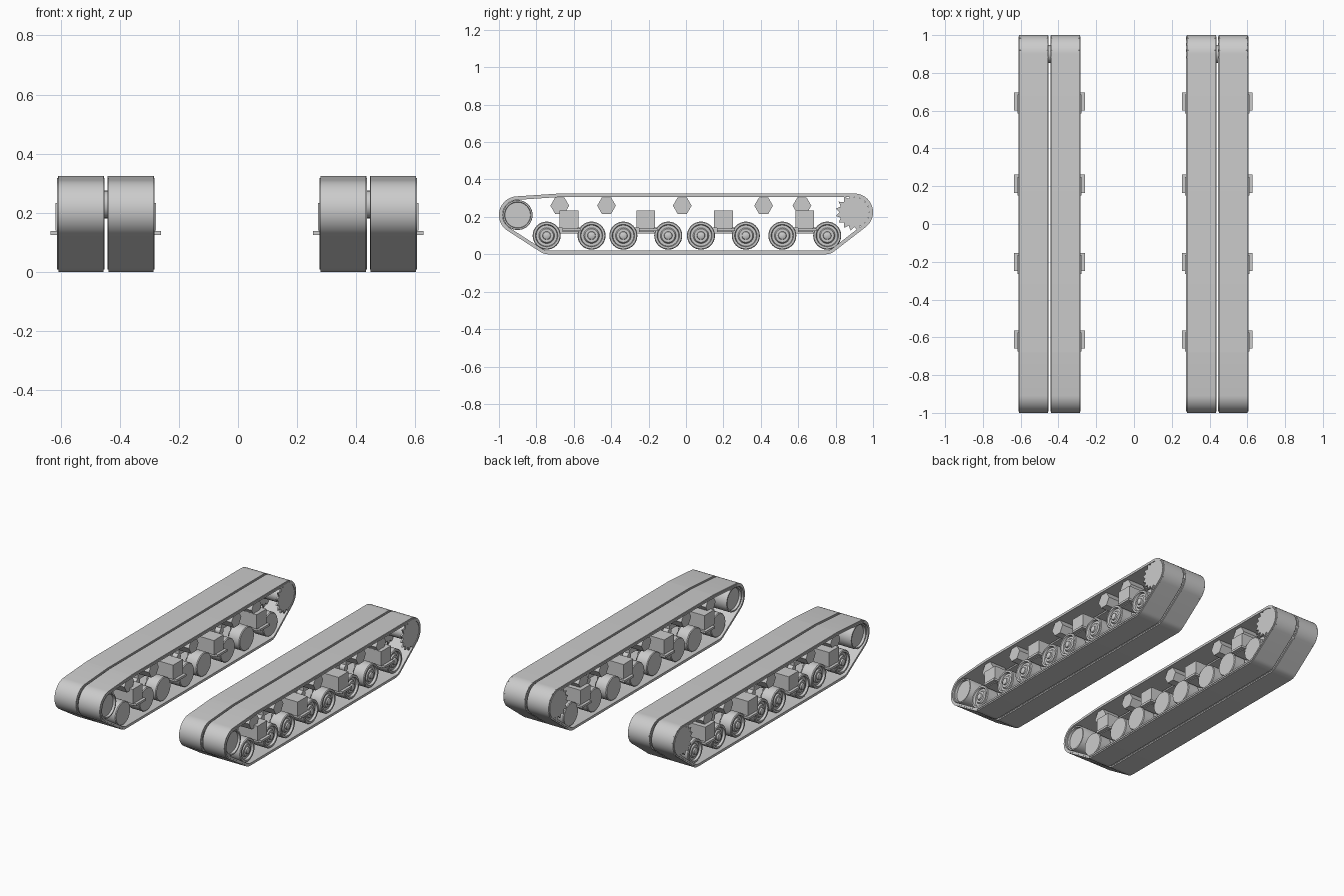
import bpy, bmesh
from math import sin, cos, pi, radians
from mathutils import Vector
from mathutils.geometry import convex_hull_2d

cube = bpy.data.objects.get("Cube")
if cube:
    bpy.data.objects.remove(cube, do_unlink=True)

grey = bpy.data.materials.new("steel_grey")
grey.use_nodes = True
grey.diffuse_color = (0.6, 0.6, 0.6, 1)
grey.node_tree.nodes["Principled BSDF"].inputs["Base Color"].default_value = (0.6, 0.6, 0.6, 1)


def finish(name, bm, place):
    """Turn local (across, y, z) geometry into an object on the given side."""
    centre, sign = place
    for v in bm.verts:
        v.co.x = centre + sign * v.co.x
    bmesh.ops.remove_doubles(bm, verts=bm.verts, dist=1e-5)
    bmesh.ops.recalc_face_normals(bm, faces=bm.faces)
    mesh = bpy.data.meshes.new(name)
    bm.to_mesh(mesh)
    bm.free()
    mesh.materials.append(grey)
    mesh.shade_smooth()
    mesh.set_sharp_from_angle(angle=radians(35))
    obj = bpy.data.objects.new(name, mesh)
    bpy.context.collection.objects.link(obj)


def skin(bm, rings, loop=False):
    """Bridge successive rings of points with quads."""
    rows = [[bm.verts.new(p) for p in ring] for ring in rings]
    pairs = list(zip(rows, rows[1:])) + ([(rows[-1], rows[0])] if loop else [])
    for a, b in pairs:
        for i in range(len(a)):
            j = (i + 1) % len(a)
            bm.faces.new((a[i], a[j], b[j], b[i]))
    return rows


def ring(x, r, y, z, count):
    return [(x, y + r * cos(2 * pi * i / count), z + r * sin(2 * pi * i / count))
            for i in range(count)]


def lathe(name, profile, y, z, place, count=32):
    """Spin (across, radius) pairs about a sideways axle, capping the ends."""
    bm = bmesh.new()
    rows = skin(bm, [ring(x, r, y, z, count) for x, r in profile])
    bm.faces.new(rows[0])
    bm.faces.new(rows[-1])
    finish(name, bm, place)


def box(name, xs, ys, zs, place):
    bm = bmesh.new()
    rows = skin(bm, [[(x, ys[0], zs[0]), (x, ys[1], zs[0]),
                      (x, ys[1], zs[1]), (x, ys[0], zs[1])] for x in xs])
    bm.faces.new(rows[0])
    bm.faces.new(rows[-1])
    finish(name, bm, place)


# Belt path: hull around the circles it wraps (y, z, radius)
WRAPS = [(-0.9, 0.21, 0.1), (-0.735, 0.08, 0.08), (0.745, 0.08, 0.08),
         (0.9, 0.225, 0.1), (-0.675, 0.26, 0.065)]
samples = [(y, z, r, 2 * pi * k / 64) for y, z, r in WRAPS for k in range(64)]
hull = convex_hull_2d([Vector((y + r * cos(a), z + r * sin(a))) for y, z, r, a in samples])
path = [samples[i] for i in hull]


def belt_ring(x, depth):
    return [(x, y + (r - depth) * cos(a), z + (r - depth) * sin(a)) for y, z, r, a in path]


def belt(name, x0, x1, top, bottom, place):
    bm = bmesh.new()
    skin(bm, [belt_ring(x0, top), belt_ring(x1, top),
              belt_ring(x1, bottom), belt_ring(x0, bottom)], loop=True)
    finish(name, bm, place)


def sprocket(name, x0, x1, place, teeth=16):
    bm = bmesh.new()
    outline = []
    for i in range(teeth * 2):
        a, r = pi * i / teeth, (0.101 if i % 2 else 0.078)
        outline.append((0.9 + r * cos(a), 0.225 + r * sin(a)))
    rows = skin(bm, [[(x, y, z) for y, z in outline] for x in (x0, x1)])
    bm.faces.new(rows[0])
    bm.faces.new(rows[-1])
    finish(name, bm, place)


PLAIN_WHEEL = [(0.065, 0.07), (0.07, 0.075), (0.145, 0.075), (0.15, 0.071)]
DISHED_WHEEL = PLAIN_WHEEL + [(0.15, 0.06), (0.136, 0.056), (0.136, 0.042),
                              (0.145, 0.036), (0.145, 0.022), (0.154, 0.02), (0.158, 0.012)]
IDLER = [(0.01, 0.08), (0.15, 0.08), (0.155, 0.078), (0.155, 0.07), (0.14, 0.068)]
BOGIES = {-0.625: (-0.745, -0.505), -0.215: (-0.335, -0.095),
          0.2: (0.08, 0.32), 0.635: (0.515, 0.755)}
ROLLERS = (-0.675, -0.425, -0.02, 0.415, 0.62)

for side, s in (("left", 1), ("right", -1)):
    centre = s * 0.444 - 0.003
    for half, h in (("outer", 1), ("inner", -1)):
        place = (centre, s * h)
        tag = f"{side}_{half}_"

        # Track belt: wide inner band with slightly narrower tread on top
        belt(tag + "track_band", 0.005, 0.165, 0.008, 0.019, place)
        belt(tag + "track_tread", 0.008, 0.161, 0, 0.009, place)

        # Idler and drive sprocket plates
        lathe(tag + "idler_wheel", IDLER, -0.9, 0.21, place, 40)
        sprocket(tag + "sprocket_plate", 0.152, 0.162, place)
        sprocket(tag + "sprocket_centre_plate", 0.006, 0.014, place)

        # Return rollers
        for y in ROLLERS:
            lathe(tag + "return_roller", [(0.03, 0.05), (0.145, 0.05)], y, 0.26, place, 6)

        # Bogies: bracket, foot plate, wheel beam and two road wheels
        for y, wheels in BOGIES.items():
            box(tag + "bogie_bracket", (0.03, 0.17), (y - 0.05, y + 0.05), (0.14, 0.233), place)
            box(tag + "bogie_neck", (0.03, 0.165), (y - 0.035, y + 0.045), (0.12, 0.145), place)
            box(tag + "bogie_foot", (0.12, 0.187), (y - 0.035, y + 0.062), (0.125, 0.139), place)
            box(tag + "bogie_beam", (0.03, 0.062), wheels, (0.112, 0.142), place)
            for w in wheels:
                lathe(tag + "wheel_axle", [(0.03, 0.02), (0.14, 0.02)], w, 0.1, place, 16)
                lathe(tag + "road_wheel", DISHED_WHEEL if h > 0 else PLAIN_WHEEL, w, 0.1, place)

    # Sprocket drum joining both halves
    lathe(side + "_sprocket_drum", [(-0.155, 0.047), (0.155, 0.047)], 0.9, 0.228, (centre, s), 24)
